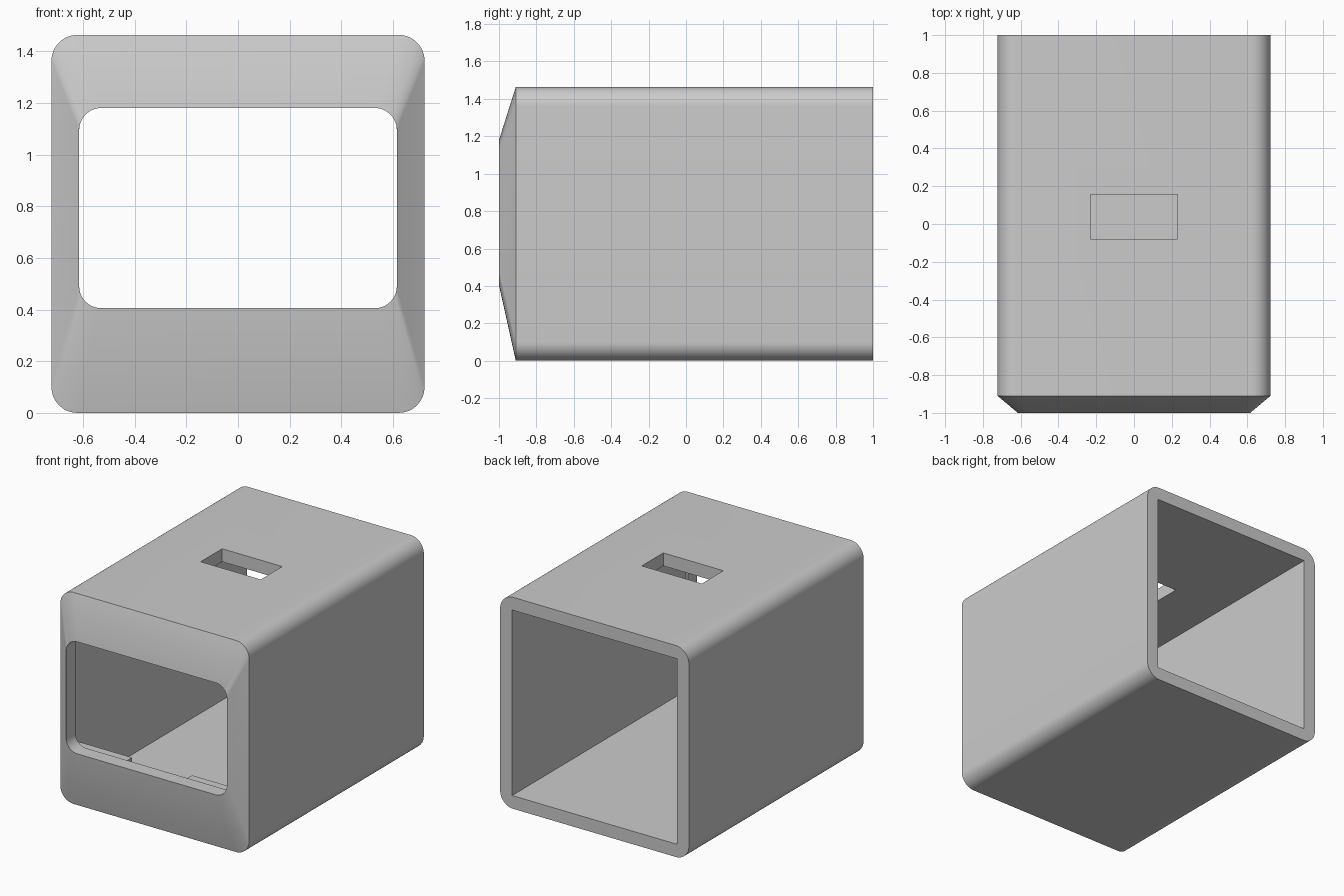
import bpy, bmesh, math
from mathutils import Vector

if "Cube" in bpy.data.objects:
    bpy.data.objects.remove(bpy.data.objects["Cube"], do_unlink=True)

grey = bpy.data.materials.new("light_grey")
grey.use_nodes = True
colour = (0.6, 0.6, 0.6, 1)
grey.diffuse_color = colour
grey.node_tree.nodes["Principled BSDF"].inputs["Base Color"].default_value = colour


def rounded_ring(half_w, z0, z1, radius, y, steps=12):
    """Rounded rectangle in the XZ plane at depth y."""
    ring = []
    cx, lo, hi = half_w - radius, z0 + radius, z1 - radius
    for i, (x, z) in enumerate([(cx, hi), (-cx, hi), (-cx, lo), (cx, lo)]):
        for s in range(steps + 1):
            a = (i + s / steps) * math.pi / 2
            ring.append(Vector((x + radius * math.cos(a), y, z + radius * math.sin(a))))
    return ring


def finish(name, bm):
    bmesh.ops.recalc_face_normals(bm, faces=bm.faces)
    mesh = bpy.data.meshes.new(name)
    bm.to_mesh(mesh)
    bm.free()
    mesh.materials.append(grey)
    obj = bpy.data.objects.new(name, mesh)
    bpy.context.collection.objects.link(obj)
    return obj


def loft(name, rings):
    """Closed solid through matching rings."""
    bm = bmesh.new()
    rows = [[bm.verts.new(p) for p in ring] for ring in rings]
    n = len(rows[0])
    for a, b in zip(rows, rows[1:]):
        for i in range(n):
            j = (i + 1) % n
            bm.faces.new((a[i], a[j], b[j], b[i]))
    bm.faces.new(rows[0])
    bm.faces.new(rows[-1])
    return finish(name, bm)


def box(name, lo, hi):
    bm = bmesh.new()
    bmesh.ops.create_cube(bm, size=1)
    lo, hi = Vector(lo), Vector(hi)
    for v in bm.verts:
        v.co = (lo + hi) / 2 + v.co * (hi - lo)
    return finish(name, bm)


# Outer housing with a tapered front
housing = loft("housing", [
    rounded_ring(0.615, 0.405, 1.18, 0.085, -1.0),
    rounded_ring(0.722, 0, 1.463, 0.1, -0.91),
    rounded_ring(0.722, 0, 1.463, 0.1, 1.0),
])

# Hollow interior, front window and top slot
cutters = [
    box("cavity_cutter", (-0.63, -0.9, 0.09), (0.63, 1.2, 1.373)),
    loft("window_cutter", [rounded_ring(0.6148, 0.4052, 1.1798, 0.085, y) for y in (-1.2, -0.8)]),
    box("slot_cutter", (-0.23, -0.08, 1.3), (0.23, 0.155, 1.6)),
]
bpy.context.view_layer.objects.active = housing
housing.select_set(True)
for cutter in cutters:
    mod = housing.modifiers.new("cut", 'BOOLEAN')
    mod.operation = 'DIFFERENCE'
    mod.solver = 'EXACT'
    mod.object = cutter
    bpy.ops.object.modifier_apply(modifier=mod.name)
    bpy.data.objects.remove(cutter, do_unlink=True)
bpy.ops.object.shade_smooth_by_angle(angle=math.radians(20))

# Small retaining ledges behind the lower window edge
for side, sign in (("left", 1), ("right", -1)):
    xs = sorted((0.23 * sign, 0.63 * sign))
    box(side + "_retaining_ledge", (xs[0], -0.9, 0.33), (xs[1], -0.83, 0.395))
